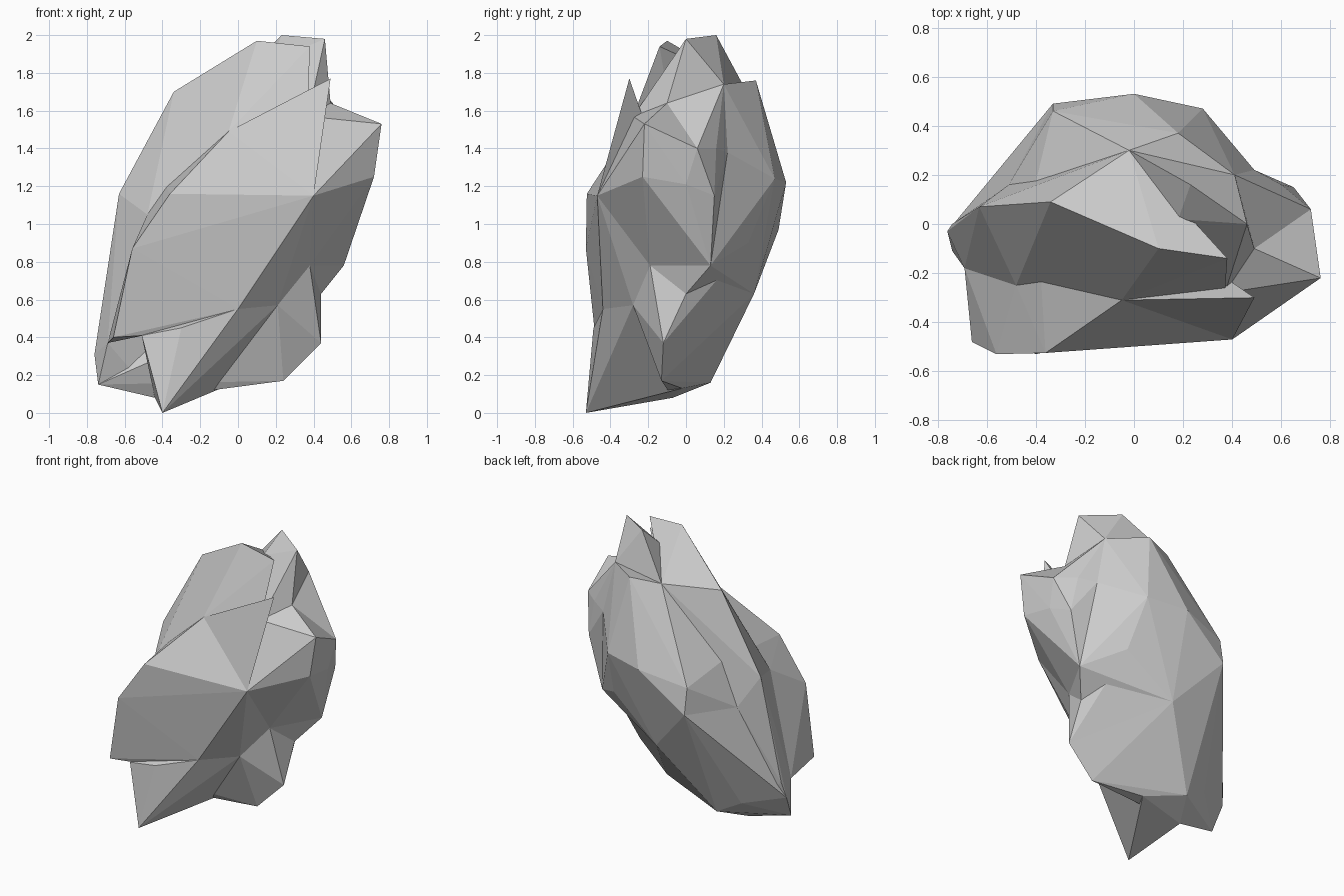
import bpy, bmesh

if "Cube" in bpy.data.objects:
    bpy.data.objects.remove(bpy.data.objects["Cube"])

# A jagged low-poly rock: overlapping faceted chunks, each the hull of a few corners.


def chunk(name, *corners):
    mesh = bpy.data.meshes.new(name)
    bm = bmesh.new()
    for c in corners:
        bm.verts.new(c)
    res = bmesh.ops.convex_hull(bm, input=bm.verts[:])
    loose = [g for g in set(res["geom_interior"] + res["geom_unused"])
             if isinstance(g, bmesh.types.BMVert)]
    bmesh.ops.delete(bm, geom=loose, context='VERTS')
    bmesh.ops.recalc_face_normals(bm, faces=bm.faces[:])
    bm.to_mesh(mesh)
    bm.free()
    ob = bpy.data.objects.new(name, mesh)
    bpy.context.collection.objects.link(ob)


# Corners shared by neighbouring chunks
brow_l, brow_r = (-.36, -.525, 1.16), (.40, -.47, 1.15)
ridge = (0, -.44, .55)
step_lo, step_hi = (-.48, -.25, 1.05), (-.38, -.20, 1.2)
ledge_l, ledge_r = (-.05, -.31, 1.49), (.37, -.28, 1.57)
under_a, under_b = (.21, -.28, .57), (.38, -.19, .78)
notch = (-.69, -.18, .37)
base_m, base_l, base_b = (-.09, -.02, .13), (-.44, -.07, .08), (-.33, .13, .16)
heel, heel_l, heel_b = (-.74, -.11, .15), (-.76, -.03, .31), (-.50, .10, .25)
side_l, waist_l = (-.63, .07, 1.16), (-.61, -.10, .85)
side_r, side_hi = (.56, .13, .78), (.65, .15, 1.15)
hip, knee = (.44, 0, .63), (.44, -.12, .37)
neck = (.49, -.10, 1.64)
back_top, back_r = (-.02, .30, 1.74), (.41, .20, 1.74)
rear_r = (.49, .22, 1.38)
rear_l, rear_low, rear_mid = (-.33, .49, .97), (-.02, .36, .63), (.33, .33, .9)
flank_l, flank_hi = (-.51, .16, .95), (-.40, .17, 1.25)
core = (.1, 0, 1.1)

# Lower mass
chunk("lower_body", hip, knee, (.24, -.13, .17), base_m, base_l, base_b,
      heel, heel_l, heel_b, flank_l, rear_l, rear_low, under_a, core)
chunk("right_waist", hip, knee, under_a, under_b, rear_low, rear_mid, core)
chunk("right_hip", hip, under_b, side_r, rear_mid, rear_low, core)
chunk("left_flank", heel, heel_l, heel_b, (-.74, 0, .42), waist_l, side_l,
      flank_l, flank_hi, step_lo, notch, base_l, core)

# Rounded back
chunk("back_body", (.18, .37, 1.76), back_top, back_r, rear_r,
      (.28, .47, 1.24), (0, .53, 1.22), rear_l, (-.33, .46, 1.15), flank_l,
      rear_low, rear_mid, side_r, flank_hi, core)

# Overhanging front slab and its pointed foot
chunk("front_slab", (-.66, -.48, .40), (-.56, -.53, .87), brow_l, brow_r,
      ridge, under_a, under_b, step_lo, step_hi, notch, (-.50, -.46, .41), core)
chunk("front_foot", (-.40, -.53, 0), (-.51, -.47, .41), (-.30, -.49, .45),
      ridge, under_a, base_m, base_l, (-.3, -.1, .5))

# Sloping ledge above the slab, and the spike rising from its right end
chunk("ledge", brow_l, brow_r, ledge_l, step_hi, (.2, -.1, 1.2))
chunk("spike", brow_r, (.49, -.30, 1.77), ledge_l, ledge_r, (.2, -.1, 1.2))

# Right shoulder
chunk("right_shoulder", brow_r, ledge_r, (.76, -.22, 1.53), (.72, -.23, 1.25),
      (.72, .06, 1.40), (.70, 0, 1.21), side_hi, neck, under_b, side_r,
      (.2, 0, 1.2))
chunk("shoulder_back", neck, back_r, (.72, .06, 1.40), (.60, .16, 1.40),
      side_hi, rear_r, side_r, core)

# Upper front plate and the crown behind it
chunk("upper_plate", (-.34, .09, 1.70), (.10, -.10, 1.97), (.38, -.14, 1.94),
      (.18, .02, 1.86), ledge_r, ledge_l, step_hi, step_lo, side_l, back_top,
      flank_l, flank_hi, core)
chunk("crown", (.46, 0, 1.98), (.23, .16, 2.0), (.18, .02, 1.86), back_r,
      neck, back_top, ledge_r, (.2, 0, 1.5))
